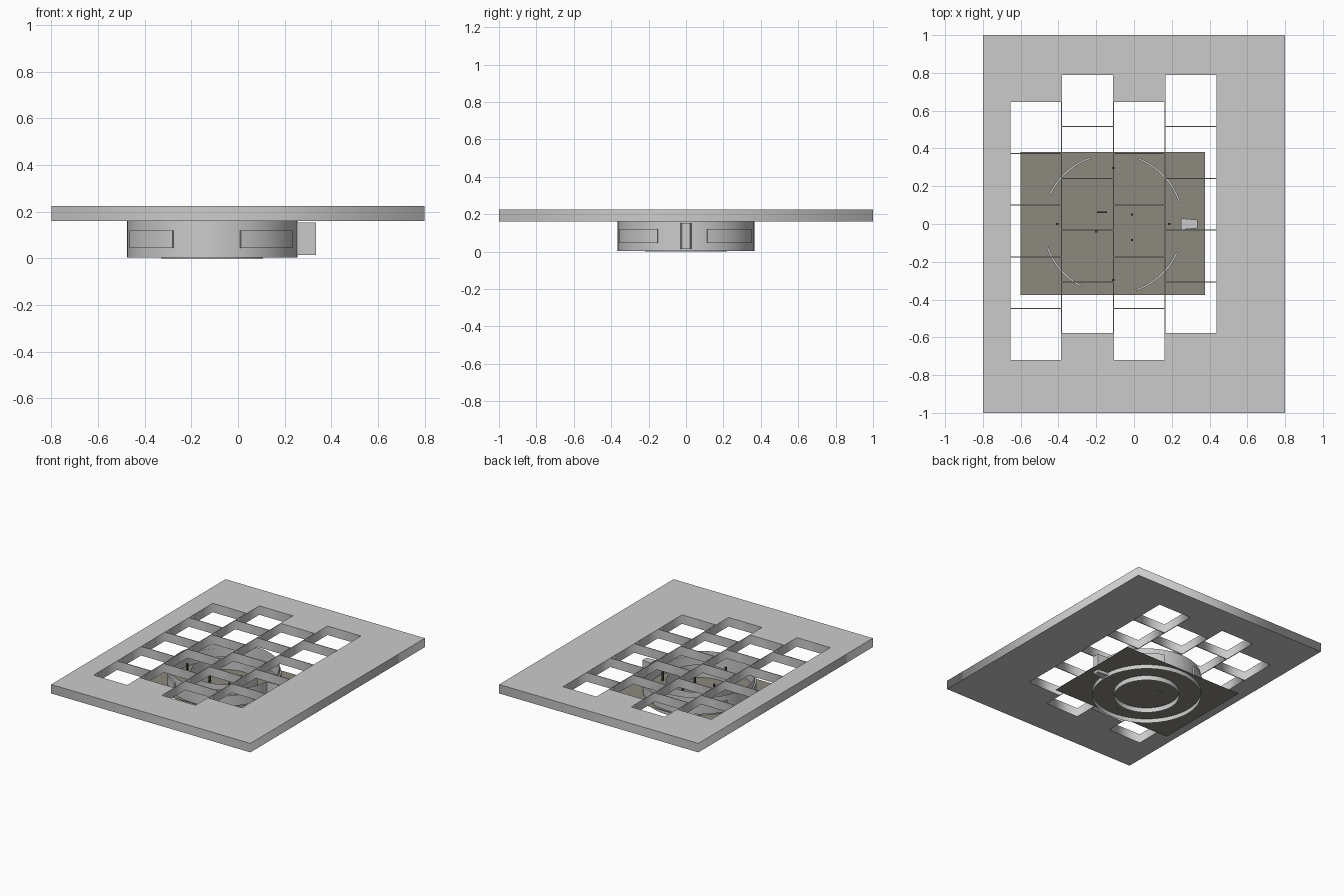
import bpy, bmesh, math

if "Cube" in bpy.data.objects:
    bpy.data.objects.remove(bpy.data.objects["Cube"])

CX = -0.11          # centre of the round base
PITCH = 0.274       # spacing of the square openings


def material(name, rgb):
    m = bpy.data.materials.new(name)
    m.diffuse_color = (*rgb, 1)
    m.use_nodes = True
    m.node_tree.nodes["Principled BSDF"].inputs["Base Color"].default_value = m.diffuse_color
    return m


GREY = material("light_grey", (0.6, 0.6, 0.6))
BROWN = material("warm_grey_brown", (0.265, 0.25, 0.21))
DARK = material("dark_grey", (0.06, 0.06, 0.06))


def finish(name, bm, mat, smooth=False):
    bmesh.ops.recalc_face_normals(bm, faces=bm.faces)
    me = bpy.data.meshes.new(name)
    bm.to_mesh(me)
    bm.free()
    ob = bpy.data.objects.new(name, me)
    bpy.context.collection.objects.link(ob)
    me.materials.append(mat)
    if smooth:
        bpy.ops.object.select_all(action='DESELECT')
        ob.select_set(True)
        bpy.context.view_layer.objects.active = ob
        bpy.ops.object.shade_smooth_by_angle(angle=math.radians(30))
    return ob


def prism(name, pts, z0, z1, mat, smooth=False):
    """Closed outline extruded from z0 to z1."""
    bm = bmesh.new()
    f = bm.faces.new([bm.verts.new((x, y, z0)) for x, y in pts])
    up = bmesh.ops.extrude_face_region(bm, geom=[f])["geom"]
    bmesh.ops.translate(bm, vec=(0, 0, z1 - z0),
                        verts=[v for v in up if isinstance(v, bmesh.types.BMVert)])
    return finish(name, bm, mat, smooth)


def rect(x0, x1, y0, y1):
    return [(x0, y0), (x1, y0), (x1, y1), (x0, y1)]


def polar(r, deg):
    a = math.radians(deg)
    return CX + r * math.cos(a), r * math.sin(a)


def thin_ring(name, r, z0, z1):
    """Open, paper-thin cylinder wall."""
    bm = bmesh.new()
    n = 96
    low, top = ([bm.verts.new((*polar(r, i * 360 / n), z)) for i in range(n)]
                for z in (z0, z1))
    for i in range(n):
        j = (i + 1) % n
        bm.faces.new((low[i], low[j], top[j], top[i]))
    return finish(name, bm, GREY, True)


def arc_plate(name, r0, r1, a0, a1, z0, z1):
    n = 14
    angs = [a0 + (a1 - a0) * i / n for i in range(n + 1)]
    pts = [polar(r1, a) for a in angs] + [polar(r0, a) for a in reversed(angs)]
    return prism(name, pts, z0, z1, GREY, True)


# Top plate with four staggered columns of square openings
cu = bpy.data.curves.new("top_plate", 'CURVE')
cu.dimensions = '2D'
cu.fill_mode = 'BOTH'
cu.extrude = 0.0325
outlines = [rect(-0.8, 0.8, -1, 1)]
h = PITCH / 2 - 0.0025
for col in range(4):
    x = -0.520 + col * PITCH
    y_mid = 0.105 if col % 2 else -0.0375
    for row in range(-2, 3):
        y = y_mid + row * PITCH
        outlines.append(rect(x - h, x + h, y - h, y + h))
for pts in outlines:
    s = cu.splines.new('POLY')
    s.points.add(3)
    for p, (x, y) in zip(s.points, pts):
        p.co = (x, y, 0, 1)
    s.use_cyclic_u = True
plate = bpy.data.objects.new("top_plate", cu)
bpy.context.collection.objects.link(plate)
plate.location.z = 0.1925
cu.materials.append(GREY)
bpy.context.view_layer.objects.active = plate
plate.select_set(True)
bpy.ops.object.convert(target='MESH')

# Thin base sheet crossing the ring walls
bm = bmesh.new()
bm.faces.new([bm.verts.new((x, y, 0.035)) for x, y in rect(-0.6, 0.375, -0.375, 0.38)])
finish("base_sheet", bm, BROWN)

# Concentric ring walls
thin_ring("outer_ring", 0.365, 0.004, 0.16)
thin_ring("inner_ring", 0.218, 0.0, 0.13)

# Curved panels on the outer wall
for i, (a0, a1) in enumerate([(18, 69), (109, 155), (199, 243), (289, 336)]):
    arc_plate(f"side_panel_{i + 1}", 0.364, 0.375, a0, a1, 0.045, 0.12)

# Tapered tab on the right side
prism("side_tab", [(0.25, -0.03), (0.335, -0.022), (0.335, 0.022), (0.25, 0.03)],
      0.015, 0.153, GREY)

# Small pins between the rings and inside the centre
pins = [polar(0.297, a) for a in (0, 90, 180, 270)]
pins += [(-0.2, -0.04), (-0.01, 0.05), (-0.01, -0.085)]
for i, (x, y) in enumerate(pins):
    prism(f"pin_{i + 1}", rect(x - 0.006, x + 0.006, y - 0.006, y + 0.006),
          0.035, 0.1, DARK)
prism("centre_bar", rect(-0.197, -0.142, 0.058, 0.066), 0.035, 0.08, DARK)
